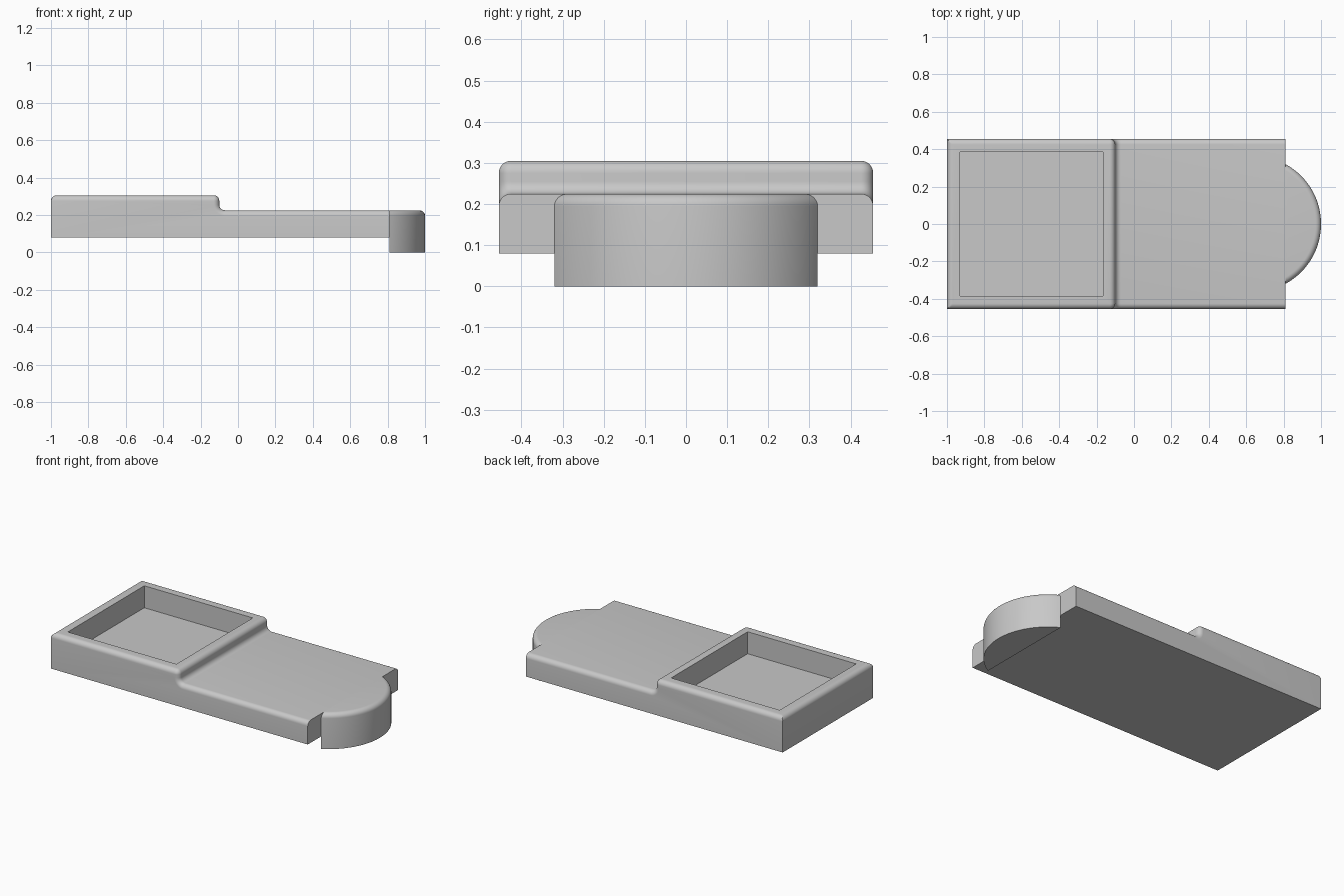
import bpy
import bmesh
from math import sin, cos, pi, acos

cube = bpy.data.objects.get("Cube")
if cube:
    bpy.data.objects.remove(cube)

STEPS = 8                              # segments per rounded edge
R = 0.03                               # edge rounding radius
LEFT, STEP, RIGHT = -1.0, -0.1, 0.81
HALF, BASE, LOW, HIGH = 0.455, 0.08, 0.225, 0.305

grey = bpy.data.materials.new("plain grey")
grey.use_nodes = True
colour = (0.58, 0.58, 0.58, 1)
grey.diffuse_color = colour
grey.node_tree.nodes["Principled BSDF"].inputs["Base Color"].default_value = colour


def arc(cx, cz, radius, start, end, n=STEPS):
    angles = [start + (end - start) * i / n for i in range(n + 1)]
    return [(cx + radius * cos(a), cz + radius * sin(a)) for a in angles]


def loft(name, rings):
    """Skin a stack of equal-length closed rings and cap both ends."""
    bm = bmesh.new()
    loops = [[bm.verts.new(p) for p in ring] for ring in rings]
    for a, b in zip(loops, loops[1:]):
        for i in range(len(a)):
            j = (i + 1) % len(a)
            bm.faces.new((a[i], a[j], b[j], b[i]))
    bm.faces.new(loops[0])
    bm.faces.new(loops[-1])
    bmesh.ops.remove_doubles(bm, verts=bm.verts, dist=0.00001)
    bmesh.ops.recalc_face_normals(bm, faces=bm.faces)
    mesh = bpy.data.meshes.new(name)
    bm.to_mesh(mesh)
    bm.free()
    obj = bpy.data.objects.new(name, mesh)
    bpy.context.collection.objects.link(obj)
    mesh.materials.append(grey)
    return obj


def body_profile(d):
    """Side outline, with its top shrunk inwards by d."""
    end = [(x, min(z, HIGH - d)) for x, z in arc(LEFT + R, HIGH - R, R, pi, pi / 2)]
    crest = arc(STEP - R, HIGH - R, R - d, pi / 2, 0)
    valley = arc(STEP + R, LOW + R, R + d, pi, 1.5 * pi)
    return [(LEFT, BASE)] + end + crest + valley + [(RIGHT, LOW - d), (RIGHT, BASE)]


# Rounding layers: distance out from the edge centre, and inward shrink
layers = [(R * cos(i * pi / 2 / STEPS), R * (1 - sin(i * pi / 2 / STEPS)))
          for i in range(STEPS + 1)]

# Stepped body, rounded along both long sides
sides = [(-(HALF - R + out), shrink) for out, shrink in layers]
sides += [(-y, shrink) for y, shrink in reversed(sides)]
body = loft("stepped_body", [[(x, y, z) for x, z in body_profile(s)] for y, s in sides])

# Square pocket in the raised end
bpy.ops.mesh.primitive_cube_add(size=1, location=(-0.5475, 0, 0.365))
cutter = bpy.context.object
cutter.name = "pocket_cutter"
cutter.scale = (0.765, 0.77, 0.4)
cutter.hide_render = True
cutter.data.materials.append(grey)
cut = body.modifiers.new("pocket", "BOOLEAN")
cut.object = cutter
cut.solver = "EXACT"
bpy.context.view_layer.objects.active = body
bpy.ops.object.modifier_apply(modifier=cut.name)
bpy.data.objects.remove(cutter)

# Rounded end lip that hangs below the body
TONGUE = 0.364
centre = 1 - TONGUE


def lip_ring(shrink, z):
    radius = TONGUE - shrink
    half = acos((RIGHT - centre) / radius)
    return [(x, y, z) for x, y in arc(centre, 0, radius, -half, half, 48)]


rings = [lip_ring(0, 0)]
rings += [lip_ring(R - out, LOW - shrink) for out, shrink in layers]
lip = loft("end_lip", [rings[0]] + [
    lip_ring(R * (1 - cos(i * pi / 2 / STEPS)), LOW - R + R * sin(i * pi / 2 / STEPS))
    for i in range(STEPS + 1)])

# Smooth the rounded edges and keep hard corners crisp
bpy.ops.object.select_all(action="DESELECT")
for obj in (body, lip):
    obj.select_set(True)
bpy.context.view_layer.objects.active = body
bpy.ops.object.shade_smooth_by_angle(angle=pi / 6)
